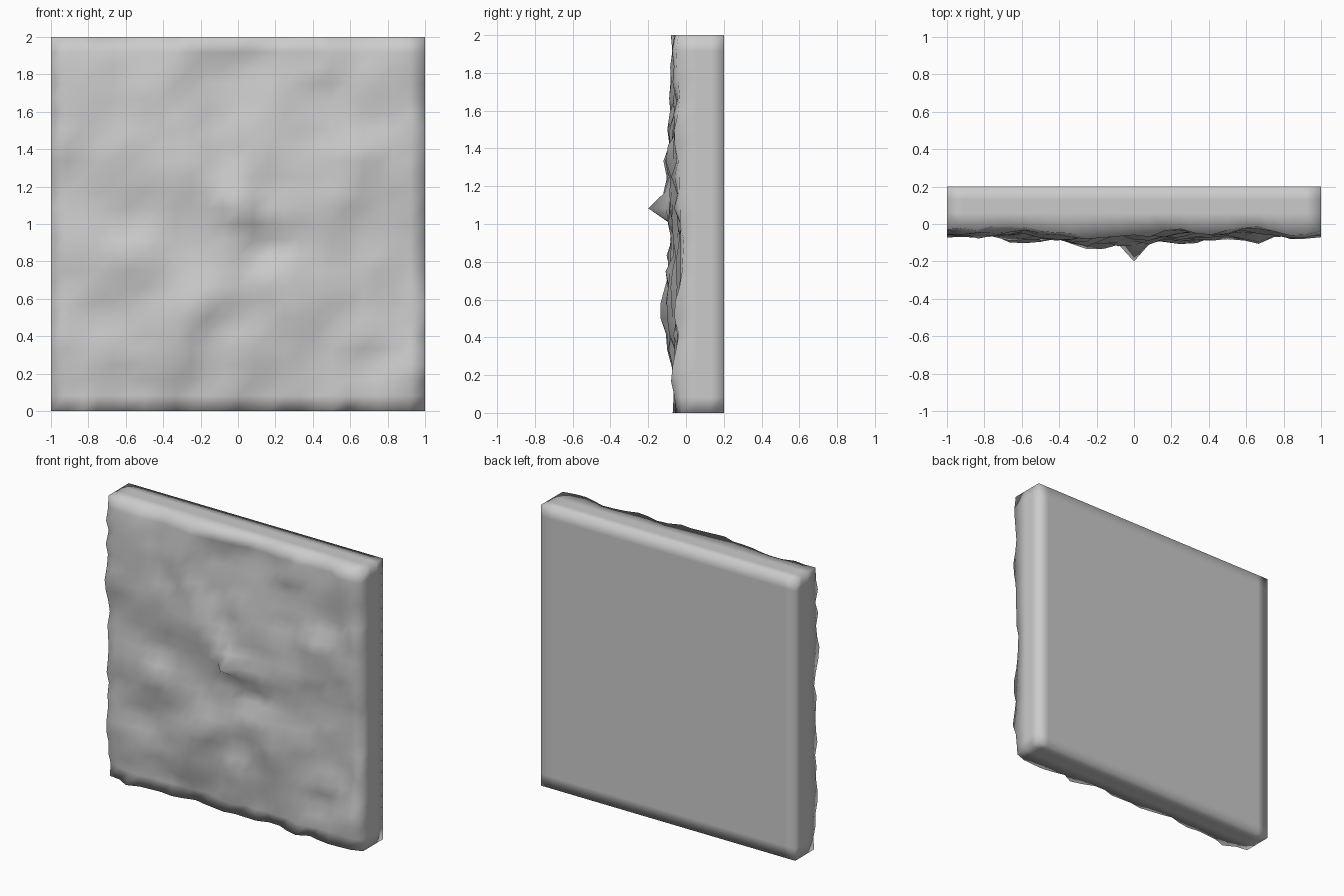
import bpy, bmesh, math, random
from mathutils import Vector, noise

if "Cube" in bpy.data.objects:
    bpy.data.objects.remove(bpy.data.objects["Cube"])

random.seed(7)
N = 24                      # cells across width and height
# main lumps and hollows: x, z, amount, radius
LUMPS = [(0.0, 1.1, 0.05, 0.18), (-0.25, 1.32, 0.035, 0.15), (0.15, 1.45, 0.03, 0.18),
         (-0.2, 0.55, 0.05, 0.17), (0.3, 0.65, 0.03, 0.2), (-0.65, 0.85, 0.02, 0.2),
         (-0.35, 0.4, 0.03, 0.12), (0.65, 1.4, 0.02, 0.15), (0.15, 0.88, -0.05, 0.1),
         (-0.15, 1.5, -0.03, 0.12), (-0.4, 0.68, -0.03, 0.1)]


def front_y(x, z):
    """Depth of the rough rock face."""
    mid = (1 - x * x) * (1 - (z - 1) ** 2)
    out = 0.04 + 0.03 * mid
    for cx, cz, a, r in LUMPS:
        out += a * math.exp(-((x - cx) ** 2 + (z - cz) ** 2) / r ** 2)
    # folds running from lower left to upper right
    u, v = (x + z) * 0.7, (z - x) * 0.7
    out += 0.04 * noise.noise(Vector((u * 3, v * 5, 3.7)))
    out += random.uniform(-0.018, 0.018)
    return -min(max(out, -0.02), 0.18)


# rock slab: subdivided block with flat back and sides
bm = bmesh.new()
front = [[bm.verts.new((-1 + 2 * i / N, front_y(-1 + 2 * i / N, 2 * k / N), 2 * k / N))
          for k in range(N + 1)] for i in range(N + 1)]
front[N // 2][13].co.y = -0.2
back = [[bm.verts.new((-1 + 2 * i / N, 0.2, 2 * k / N))
         for k in range(N + 1)] for i in range(N + 1)]
for g in (front, back):
    for i in range(N):
        for k in range(N):
            bm.faces.new((g[i][k], g[i + 1][k], g[i + 1][k + 1], g[i][k + 1]))

# side walls, following the rim
rim = ([(i, 0) for i in range(N)] + [(N, k) for k in range(N)] +
       [(i, N) for i in range(N, 0, -1)] + [(0, k) for k in range(N, 0, -1)])
rings = [[front[i][k] for i, k in rim]]
for y in (0.06, 0.13):
    rings.append([bm.verts.new((-1 + 2 * i / N, y, 2 * k / N)) for i, k in rim])
rings.append([back[i][k] for i, k in rim])
for a, b in zip(rings, rings[1:]):
    for j in range(len(rim)):
        n = (j + 1) % len(rim)
        bm.faces.new((a[j], a[n], b[n], b[j]))
bmesh.ops.recalc_face_normals(bm, faces=bm.faces)
for f in bm.faces:
    f.smooth = True

me = bpy.data.meshes.new("rock_wall_panel")
bm.to_mesh(me)
bm.free()
bpy.context.collection.objects.link(bpy.data.objects.new("rock_wall_panel", me))
